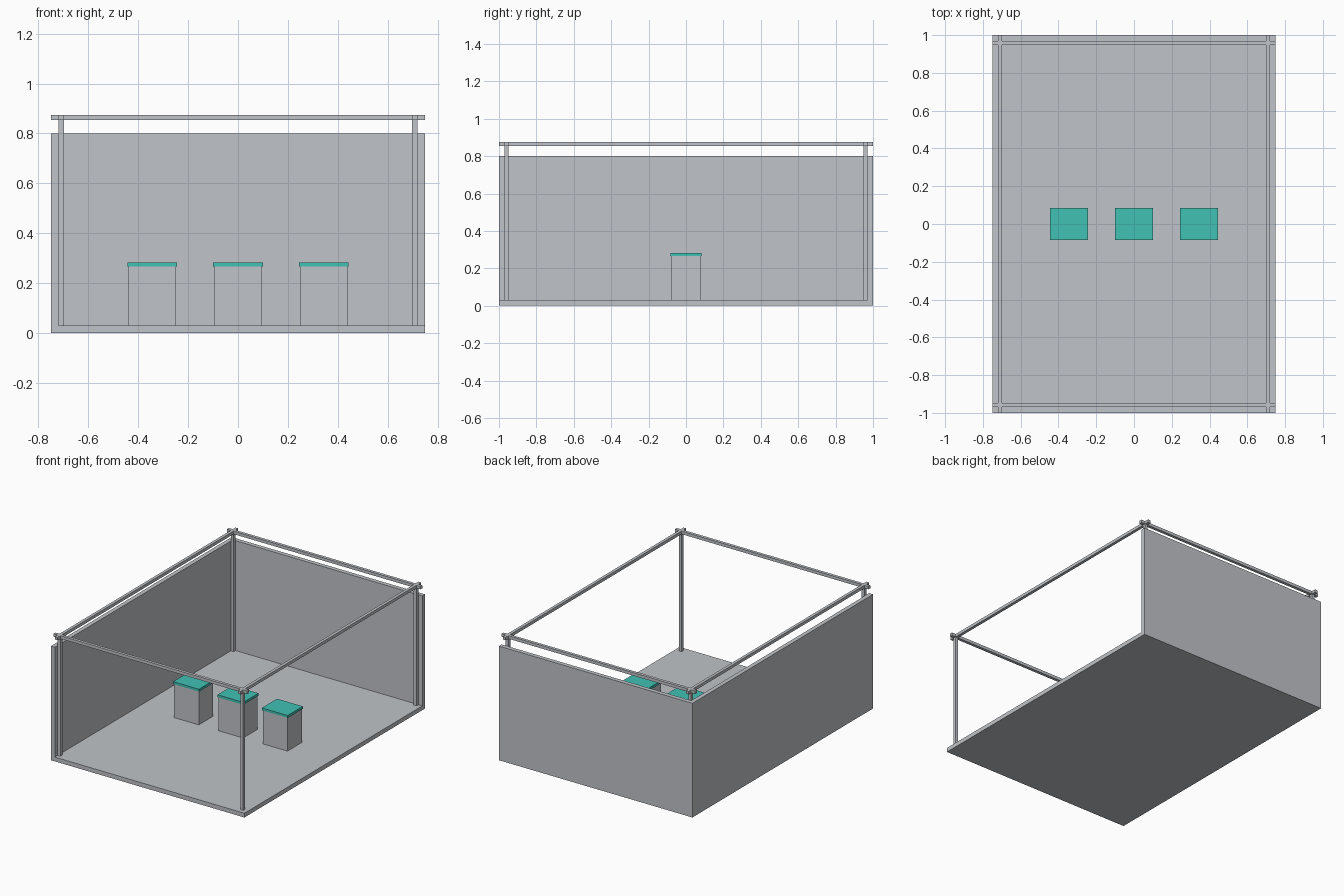
import bpy

# Remove the default cube
cube = bpy.data.objects.get("Cube")
if cube:
    bpy.data.objects.remove(cube, do_unlink=True)


def make_material(name, rgb):
    mat = bpy.data.materials.new(name)
    mat.use_nodes = True
    mat.diffuse_color = (*rgb, 1)
    mat.node_tree.nodes["Principled BSDF"].inputs["Base Color"].default_value = (*rgb, 1)
    return mat


grey = make_material("pale grey", (0.53, 0.55, 0.58))
teal = make_material("teal", (0.054, 0.533, 0.456))


def box(name, x, y, z, mat):
    """Box spanning the (low, high) range given on each axis."""
    spans = (x, y, z)
    bpy.ops.mesh.primitive_cube_add(size=1, location=[sum(s) / 2 for s in spans])
    obj = bpy.context.object
    obj.name = name
    obj.scale = [s[1] - s[0] for s in spans]
    bpy.ops.object.transform_apply(location=False, rotation=False, scale=True)
    obj.data.materials.append(mat)
    return obj


def around(centre, width):
    return (centre - width / 2, centre + width / 2)


HALF_X, HALF_Y = 0.75, 1.0
THICK = 0.03        # floor and wall thickness
WALL_TOP = 0.8
BAR = 0.021         # frame bar width
BAR_X, BAR_Y = 0.709, 0.959
FRAME_TOP = 0.875

# Floor and the two walls
box("floor", (-HALF_X, HALF_X), (-HALF_Y, HALF_Y), (0, THICK), grey)
box("back_wall", (-HALF_X, HALF_X), (HALF_Y - THICK, HALF_Y), (THICK, WALL_TOP), grey)
box("side_wall", (-HALF_X, THICK - HALF_X), (-HALF_Y, HALF_Y - THICK), (THICK, WALL_TOP), grey)

# Overhead frame: crossing rails on four corner posts
rail_z = (FRAME_TOP - BAR, FRAME_TOP)
for sy, end in ((-1, "front"), (1, "back")):
    box(end + "_rail", (-HALF_X, HALF_X), around(sy * BAR_Y, BAR), rail_z, grey)
    for sx, side in ((-1, "right"), (1, "left")):
        box(f"{end}_{side}_post", around(sx * BAR_X, BAR), around(sy * BAR_Y, BAR),
            (THICK, FRAME_TOP - BAR), grey)
for sx, side in ((-1, "right"), (1, "left")):
    box(side + "_rail", around(sx * BAR_X, BAR), (-HALF_Y, HALF_Y), rail_z, grey)

# Row of three pedestals with coloured tops
for i, place in enumerate(("right", "middle", "left")):
    cx = (i - 1) * 0.344
    box(place + "_pedestal", around(cx, 0.19), around(0, 0.158), (THICK, 0.266), grey)
    box(place + "_pedestal_top", around(cx, 0.2), around(0, 0.168), (0.266, 0.283), teal)
